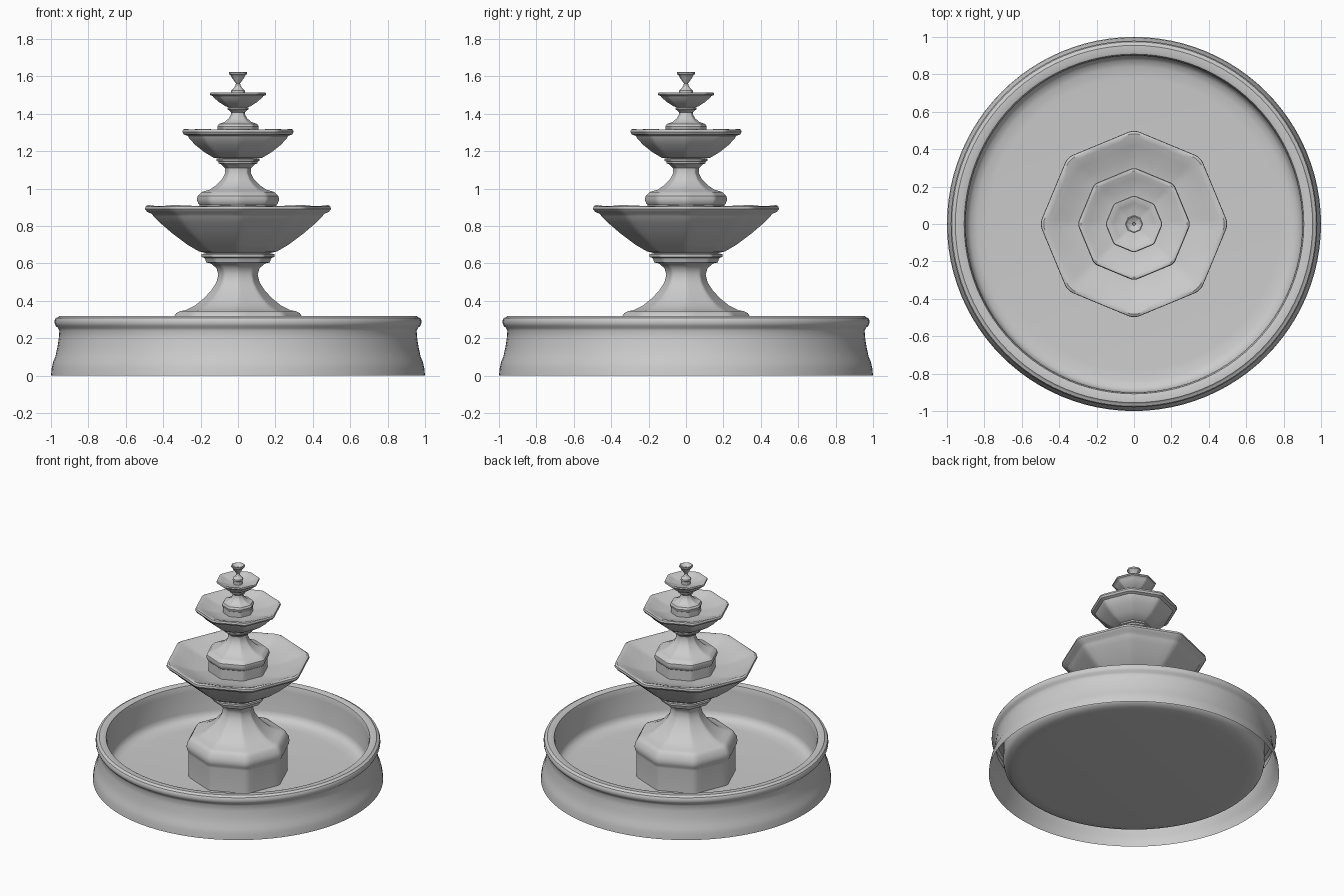
import bpy, bmesh
from math import sin, cos, pi, radians


def octagon(a):
    # radius factor of an octagon with slightly rounded corners on the axes
    t = (a % (pi / 4)) - pi / 8
    return min(cos(pi / 8) / cos(t) / 0.985, 1.0)


ROUND = [2 * pi * i / 96 for i in range(96)]
OCT = [radians(45 * k + o) for k in range(8)
       for o in (-3, -1.2, 1.2, 3, 9, 16, 22.5, 29, 36)]


def lathe(name, profile, angles=OCT, shape=octagon, smooth=35):
    # profile points: (radius, height[, dip at the middle of each side])
    bm = bmesh.new()
    rings = []
    for r, z, *dip in profile:
        d = dip[0] if dip else 0
        rings.append([bm.verts.new((r * shape(a) * cos(a), r * shape(a) * sin(a),
                                    z - d * (0.5 - 0.5 * cos(8 * a)))) for a in angles])
    n = len(angles)
    for low, high in zip(rings, rings[1:]):
        for i in range(n):
            j = (i + 1) % n
            bm.faces.new((low[i], low[j], high[j], high[i]))
    bmesh.ops.remove_doubles(bm, verts=bm.verts, dist=1e-5)
    me = bpy.data.meshes.new(name)
    bm.to_mesh(me)
    bm.free()
    ob = bpy.data.objects.new(name, me)
    bpy.context.collection.objects.link(ob)
    bpy.ops.object.select_all(action='DESELECT')
    ob.select_set(True)
    bpy.context.view_layer.objects.active = ob
    bpy.ops.object.shade_smooth_by_angle(angle=radians(smooth))
    return ob


# round pool: flared wall, rolled lip, dished floor, open underneath
lathe("pool", [
    (1.0, 0), (0.996, 0.04), (0.988, 0.075), (0.977, 0.1), (0.966, 0.15), (0.958, 0.2),
    (0.955, 0.24), (0.962, 0.255), (0.974, 0.266), (0.98, 0.28), (0.98, 0.297),
    (0.974, 0.309), (0.962, 0.313), (0.955, 0.32), (0.92, 0.32), (0.908, 0.315),
    (0.904, 0.30), (0.90, 0.27), (0.90, 0.11), (0.893, 0.083), (0.875, 0.063),
    (0.84, 0.05), (0.78, 0.045), (0, 0.045)],
    ROUND, lambda a: 1.0)

# lower pedestal and bowl
lathe("lower_pedestal", [
    (0.345, 0.046), (0.345, 0.22), (0.347, 0.235), (0.356, 0.25), (0.358, 0.27),
    (0.355, 0.295), (0.34, 0.32), (0.33, 0.335), (0.31, 0.345), (0.28, 0.35),
    (0.23, 0.375), (0.18, 0.415), (0.14, 0.46), (0.115, 0.50), (0.105, 0.54),
    (0.115, 0.575), (0.145, 0.60), (0.17, 0.605), (0.175, 0.62), (0.18, 0.63),
    (0.195, 0.635), (0.195, 0.65), (0.17, 0.655)])
lathe("lower_bowl", [
    (0.17, 0.655), (0.21, 0.665), (0.27, 0.70), (0.35, 0.76), (0.42, 0.82),
    (0.45, 0.85), (0.46, 0.865), (0.485, 0.875), (0.497, 0.89),
    (0.495, 0.905), (0.482, 0.912, 0.006), (0.462, 0.908, 0.008),
    (0.42, 0.89, 0.006), (0.36, 0.865), (0.29, 0.845), (0.19, 0.835)])

# middle pedestal and bowl
lathe("middle_pedestal", [
    (0.205, 0.835), (0.205, 0.912), (0.212, 0.92), (0.22, 0.94), (0.217, 0.96),
    (0.195, 0.982), (0.185, 0.985), (0.15, 0.995), (0.115, 1.02), (0.085, 1.05),
    (0.068, 1.085), (0.07, 1.11), (0.09, 1.13), (0.103, 1.135), (0.105, 1.145),
    (0.115, 1.148), (0.115, 1.158), (0.10, 1.16)])
lathe("middle_bowl", [
    (0.10, 1.16), (0.13, 1.165), (0.18, 1.195), (0.23, 1.235), (0.262, 1.27),
    (0.268, 1.282), (0.29, 1.29), (0.298, 1.303),
    (0.294, 1.316), (0.284, 1.32, 0.004), (0.272, 1.317, 0.005),
    (0.245, 1.305, 0.003), (0.20, 1.287), (0.15, 1.276), (0.10, 1.272)])

# upper pedestal and bowl
lathe("upper_pedestal", [
    (0.104, 1.272), (0.104, 1.312), (0.109, 1.318), (0.111, 1.332), (0.103, 1.346),
    (0.09, 1.35), (0.07, 1.358), (0.05, 1.375), (0.038, 1.395), (0.037, 1.408),
    (0.05, 1.42), (0.055, 1.422), (0.057, 1.432), (0.05, 1.435)])
lathe("upper_bowl", [
    (0.05, 1.435), (0.07, 1.442), (0.105, 1.465), (0.13, 1.488), (0.135, 1.495),
    (0.148, 1.50), (0.151, 1.507), (0.147, 1.514),
    (0.138, 1.514), (0.11, 1.502), (0.08, 1.49), (0.025, 1.484)])

# finial with a small cup and spout hole
lathe("finial", [
    (0.033, 1.484), (0.033, 1.51), (0.037, 1.515), (0.036, 1.526), (0.026, 1.534),
    (0.015, 1.548), (0.011, 1.563), (0.02, 1.575), (0.032, 1.592), (0.041, 1.608),
    (0.048, 1.612), (0.048, 1.622), (0.042, 1.624), (0.03, 1.612), (0.012, 1.608),
    (0.008, 1.605), (0.007, 1.58), (0, 1.58)])
